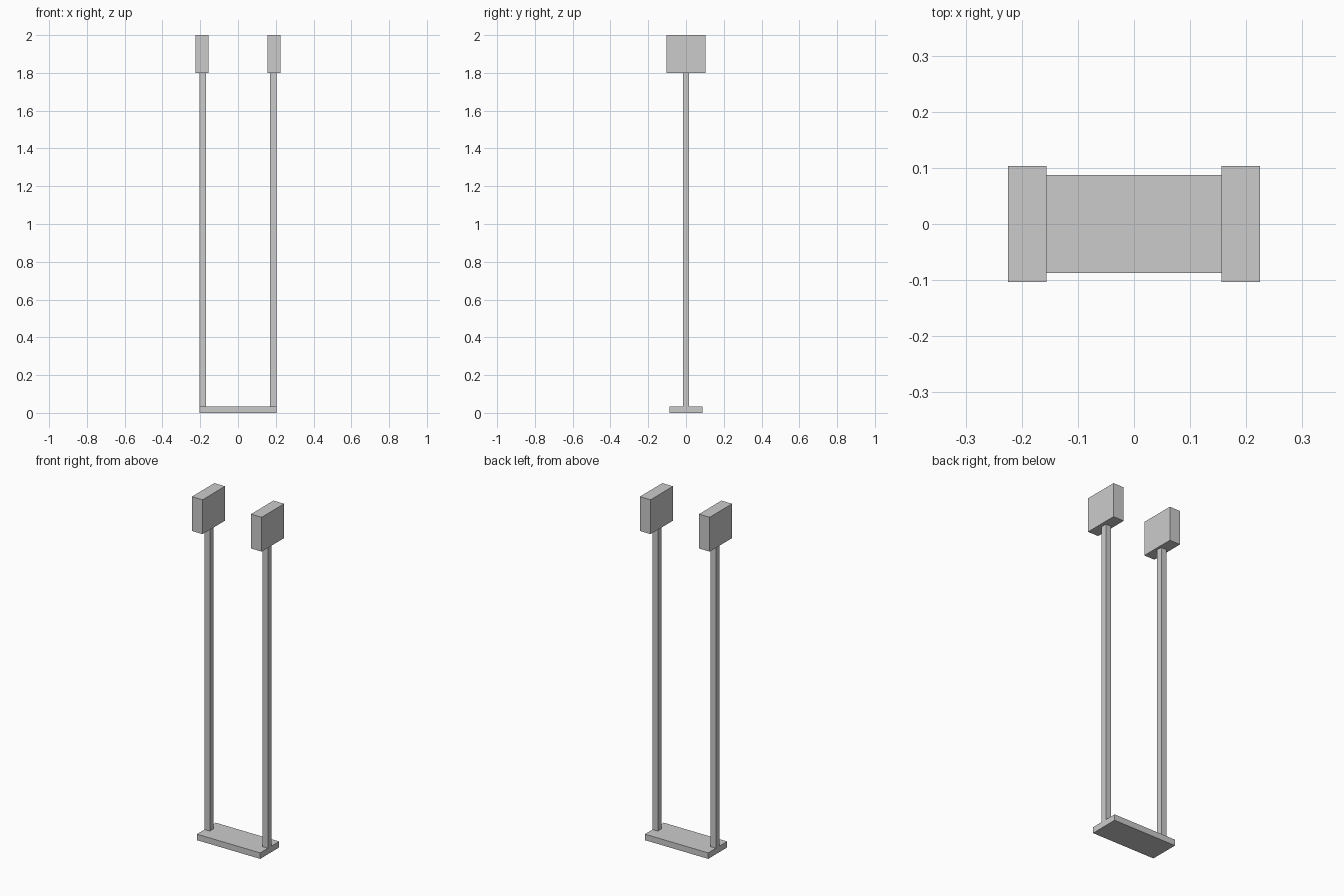
import bpy

if "Cube" in bpy.data.objects:
    bpy.data.objects.remove(bpy.data.objects["Cube"])


def box(name, x, y, z):
    """Axis-aligned box from (min, max) ranges."""
    bpy.ops.mesh.primitive_cube_add(size=1, location=[(a + b) / 2 for a, b in (x, y, z)])
    ob = bpy.context.object
    ob.name = name
    ob.scale = [b - a for a, b in (x, y, z)]
    bpy.ops.object.transform_apply(location=False, rotation=False, scale=True)
    return ob


BASE_TOP, HEAD_BOTTOM = 0.035, 1.80

# Flat base plate
box("base_plate", (-0.204, 0.204), (-0.087, 0.087), (0, BASE_TOP))

# Posts flush with the plate ends, each carrying a block head
for side, s in (("left", -1), ("right", 1)):
    box(f"{side}_post", sorted((s * 0.170, s * 0.204)), (-0.017, 0.017), (BASE_TOP, HEAD_BOTTOM))
    box(f"{side}_head", sorted((s * 0.156, s * 0.2245)), (-0.103, 0.103), (HEAD_BOTTOM, 2.0))
